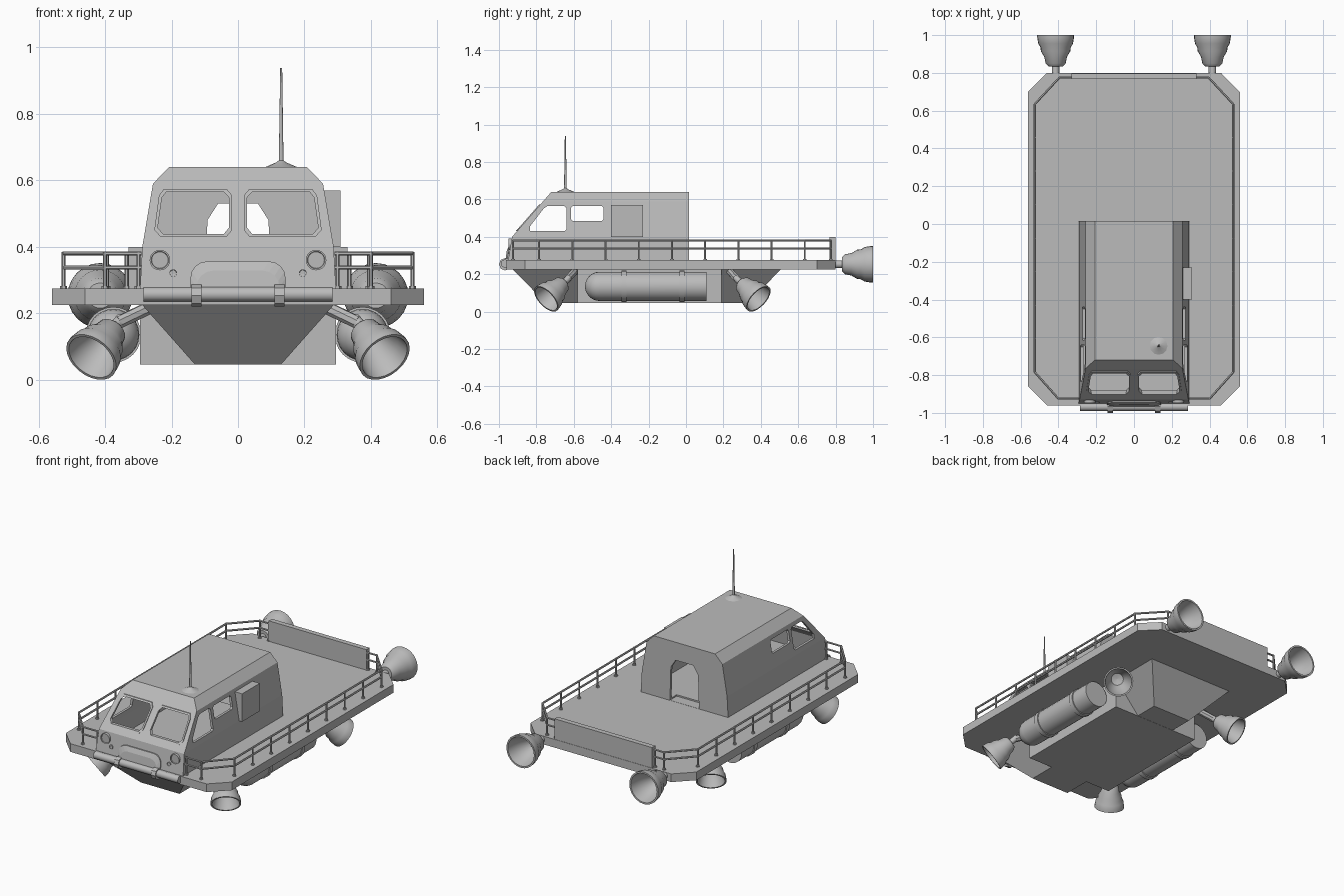
import bpy, bmesh, math
from mathutils import Vector

if "Cube" in bpy.data.objects:
    bpy.data.objects.remove(bpy.data.objects["Cube"])

grey = bpy.data.materials.new("hull grey")
grey.diffuse_color = (0.5, 0.5, 0.5, 1)
grey.use_nodes = True
grey.node_tree.nodes["Principled BSDF"].inputs["Base Color"].default_value = grey.diffuse_color


def loft(bm, rings, cyclic=False):
    """Skin a list of equal-length point rings; cap the ends unless cyclic."""
    vs = [[bm.verts.new(p) for p in r] for r in rings]
    n = len(vs[0])
    pairs = list(zip(vs, vs[1:])) + ([(vs[-1], vs[0])] if cyclic else [])
    for a, b in pairs:
        for i in range(n):
            j = (i + 1) % n
            bm.faces.new((a[i], a[j], b[j], b[i]))
    if not cyclic:
        bm.faces.new(vs[0])
        bm.faces.new(vs[-1])


def box(bm, x0, x1, y0, y1, z0, z1):
    loft(bm, [[(x0, y0, z), (x1, y0, z), (x1, y1, z), (x0, y1, z)] for z in (z0, z1)])


def lathe(bm, profile, origin, direction, n=20):
    """Revolve (distance, radius) pairs about an axis."""
    q = Vector((0, 0, 1)).rotation_difference(Vector(direction).normalized())
    o = Vector(origin)
    loft(bm, [[o + q @ Vector((r * math.cos(a), r * math.sin(a), t))
               for a in (2 * math.pi * i / n for i in range(n))] for t, r in profile])


def bar(bm, a, b, r, n=6):
    d = Vector(b) - Vector(a)
    lathe(bm, [(0, r), (d.length, r)], a, d, n)


def finish(bm, name, smooth=False):
    bmesh.ops.recalc_face_normals(bm, faces=bm.faces)
    me = bpy.data.meshes.new(name)
    bm.to_mesh(me)
    bm.free()
    me.materials.append(grey)
    ob = bpy.data.objects.new(name, me)
    bpy.context.collection.objects.link(ob)
    if smooth:
        bpy.ops.object.select_all(action='DESELECT')
        ob.select_set(True)
        bpy.context.view_layer.objects.active = ob
        bpy.ops.object.shade_smooth_by_angle(angle=math.radians(35))
    return ob


# Deck slab with clipped corners
bm = bmesh.new()
outline = [(-.56, -.86), (-.46, -.96), (.46, -.96), (.56, -.86),
           (.56, .70), (.46, .80), (-.46, .80), (-.56, .70)]
loft(bm, [[(x, y, z) for x, y in outline] for z in (.225, .275)])
finish(bm, "deck")

# Tapered hull with a square centre block
bm = bmesh.new()
loft(bm, [[(-x, y0, z), (x, y0, z), (x, y1, z), (-x, y1, z)]
          for z, x, y0, y1 in ((.046, .13, -.75, .335), (.23, .293, -.93, .51))])
finish(bm, "lower_hull")
bm = bmesh.new()
box(bm, -.295, .295, -.58, .19, .045, .23)
finish(bm, "hull_block")

# Cabin shell: section narrows upward, front follows the sloped windscreen
section = [(.27, .295, -.952), (.40, .288, -.93), (.59, .256, -.764), (.64, .207, -.72)]
bm = bmesh.new()
loft(bm, [[(-x, y, z), (x, y, z), (x, .015, z), (-x, .015, z)] for z, x, y in section])
cabin = finish(bm, "cabin")
shell = cabin.modifiers.new("shell", 'SOLIDIFY')
shell.thickness, shell.offset, shell.use_even_offset = .015, -1, True

# Openings: windscreen panes, side windows, rear doorway
pane = [(.04, .436), (.228, .436), (.245, .455), (.232, .55), (.218, .568),
        (.04, .568), (.024, .55), (.024, .455)]
side_a = [(-.835, .43), (-.835, .455), (-.76, .552), (-.74, .565),
          (-.65, .565), (-.64, .555), (-.64, .44), (-.65, .43)]
side_b = [(-.605, .485), (-.615, .495), (-.615, .555), (-.605, .565),
          (-.45, .565), (-.44, .555), (-.44, .495), (-.45, .485)]
door = [(-.098, .276), (.098, .276), (.092, .48), (.06, .53), (-.06, .53), (-.092, .48)]
bm = bmesh.new()
for s in (-1, 1):
    loft(bm, [[(s * x, y, z) for x, z in pane] for y in (-1.1, -.70)])
    for win in (side_a, side_b):
        loft(bm, [[(s * x, y, z) for y, z in win] for x in (.22, .4)])
loft(bm, [[(x, y, z) for x, z in door] for y in (-.05, .1)])
cutter = finish(bm, "opening_cutter")
cut = cabin.modifiers.new("openings", 'BOOLEAN')
cut.operation, cut.solver, cut.object = 'DIFFERENCE', 'EXACT', cutter
bpy.context.view_layer.update()
cut_mesh = bpy.data.meshes.new_from_object(
    cabin.evaluated_get(bpy.context.evaluated_depsgraph_get()))
cabin.modifiers.clear()
cabin.data = cut_mesh
bpy.data.objects.remove(cutter)

# Raised rims around the windscreen panes
bm = bmesh.new()
cx, cz = .134, .502


def rim_ring(s, gx, gz, lift):
    pts = []
    for x, z in pane:
        px, pz = cx + (x - cx) * gx, cz + (z - cz) * gz
        pts.append((s * px, -.93 + (pz - .40) * .875 - lift, pz))
    return pts


for s in (-1, 1):
    loft(bm, [rim_ring(s, 1.06, 1.09, -.004), rim_ring(s, 1.06, 1.09, .006),
              rim_ring(s, .97, .96, .006), rim_ring(s, .97, .96, -.004)], cyclic=True)
finish(bm, "windscreen_rims")

# Headlights and small marker lamps
bm = bmesh.new()
for s in (-1, 1):
    for x, z, r in ((.235, .36, .031), (.195, .32, .012)):
        lathe(bm, [(0, r), (.028, r), (.028, r * .85), (.024, r * .8)],
              (s * x, -.92, z), (0, -1, .0))
finish(bm, "headlights", True)

# Arched bulge on the nose
bm = bmesh.new()


def arch(w, h, y, lean):
    r = .05
    pts = [(-w, y, .272), (w, y, .272)]
    for c, a0 in ((w - r, 0), (r - w, 90)):
        for k in range(5):
            a = math.radians(a0 + 22.5 * k)
            z = h - r + r * math.sin(a)
            pts.append((c + r * math.cos(a), y + (z - .272) * lean, z))
    return pts


loft(bm, [arch(.143, .356, -.94, .15), arch(.143, .356, -.957, .15), arch(.125, .328, -.966, .15)])
finish(bm, "nose_bulge")

# Front bumper bar and its clamps
bm = bmesh.new()
lathe(bm, [(0, .022), (.57, .022)], (-.285, -.968, .257), (1, 0, 0), 12)
for s in (-1, 1):
    lathe(bm, [(0, .033), (.03, .033)], (s * .125 - .015, -.967, .253), (1, 0, 0), 8)
    box(bm, s * .125 - .013, s * .125 + .013, -.96, -.93, .235, .288)
finish(bm, "front_bumper", True)

# Side hatch box, right side only
bm = bmesh.new()
box(bm, .25, .308, -.40, -.23, .40, .57)
finish(bm, "side_hatch")

# Tail gate
bm = bmesh.new()
box(bm, -.33, .33, .767, .798, .26, .40)
finish(bm, "tail_gate")

# Antenna with conical foot
bm = bmesh.new()
lathe(bm, [(0, .052), (.006, .038), (.016, .015), (.022, .007), (.3, .003)],
      (.13, -.645, .638), (0, 0, 1), 12)
finish(bm, "antenna", True)

# Railings: two rails per side on evenly spaced posts
bm = bmesh.new()
for s in (-1, 1):
    path = [(.29, -.925), (.40, -.925), (.525, -.785), (.525, .635), (.395, .775), (.33, .775)]
    for z in (.38, .337):
        for a, b in zip(path, path[1:]):
            bar(bm, (s * a[0], a[1], z), (s * b[0], b[1], z), .006)
    posts = path[1:2] + path[4:5] + [(.525, -.785 + 1.42 * i / 8) for i in range(9)]
    posts += [(.30, -.925), (.335, .775)]
    for x, y in posts:
        bar(bm, (s * x, y, .27), (s * x, y, .384), .006)
        bar(bm, (s * x, y, .27), (s * x, y, .282), .011)
finish(bm, "railings", True)

# Side tanks with a domed front and two straps
bm = bmesh.new()
R = .078
dome = [(R * (1 - math.cos(a)), max(R * math.sin(a), .002))
        for a in (math.radians(15 * k) for k in range(7))]
for s in (-1, 1):
    lathe(bm, dome + [(.65, R)], (s * .375, -.54, .135), (0, 1, 0), 24)
    for y in (-.345, -.035):
        lathe(bm, [(0, R + .006), (.028, R + .006)], (s * .375, y, .135), (0, 1, 0), 24)
finish(bm, "side_tanks", True)

# Thruster bells: stepped outside, hollow inside
bell = [(-.02, .02), (.035, .02), (.035, .038), (.05, .053), (.085, .06), (.115, .078),
        (.135, .08), (.155, .092), (.185, .097), (.2, .098), (.2, .088),
        (.15, .078), (.11, .062), (.06, .04), (.05, .004)]
bm = bmesh.new()
for s in (-1, 1):
    lathe(bm, bell, (s * .415, .80, .253), (0, 1, 0), 24)
finish(bm, "rear_thrusters", True)
bm = bmesh.new()
small = [(t * .87, r * .87) for t, r in bell]
for s in (-1, 1):
    for y, d in ((-.635, -1), (.275, 1)):
        lathe(bm, small, (s * .36, y, .172), (s * .47, d * .65, -.6), 24)
        # mounting arm back to the hull
        bar(bm, (s * .36, y, .172), (s * .27, y - d * .04, .215), .02, 8)
finish(bm, "lower_thrusters", True)
